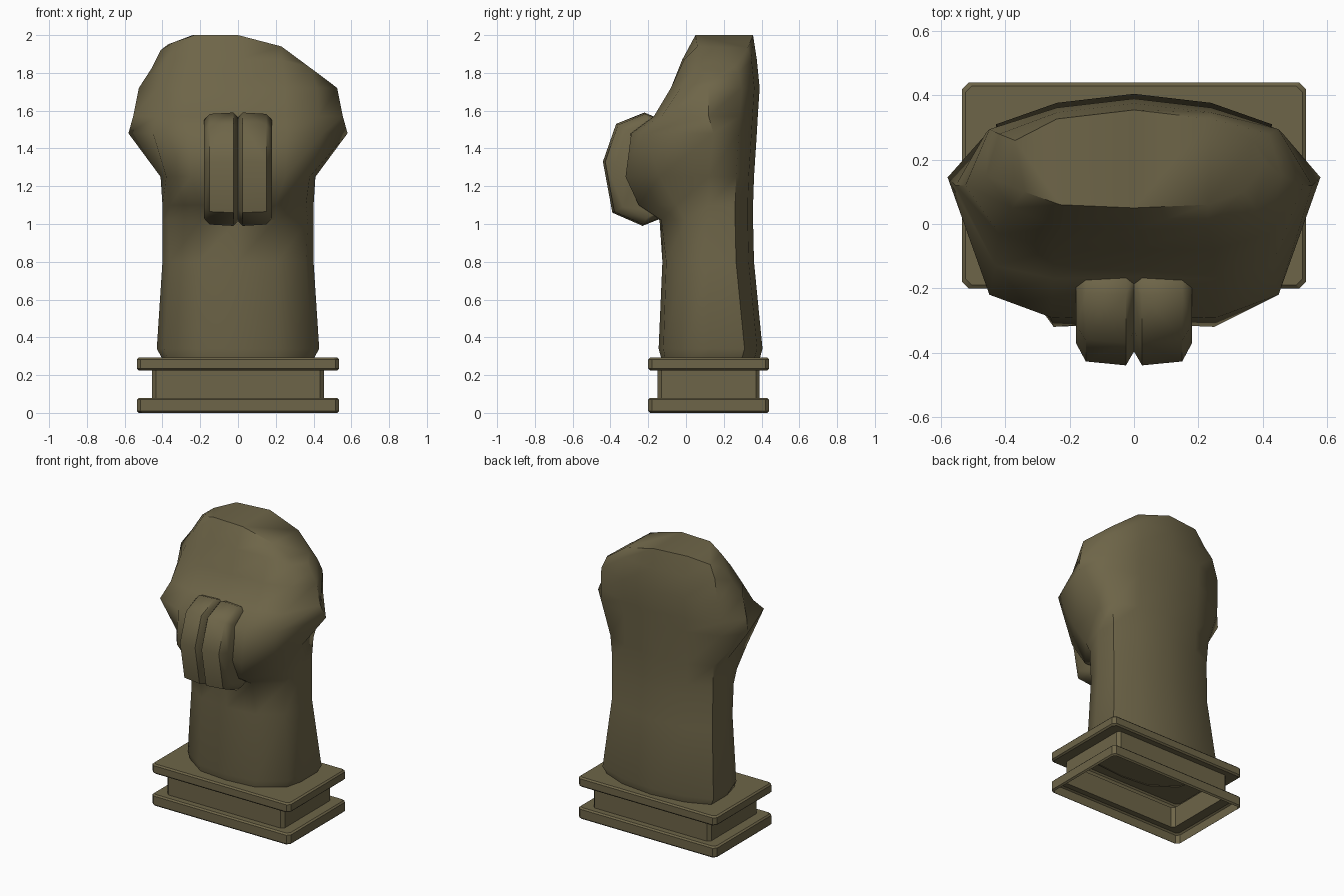
import bpy, bmesh, math

if "Cube" in bpy.data.objects:
    bpy.data.objects.remove(bpy.data.objects["Cube"])

mat = bpy.data.materials.new("olive bronze")
mat.diffuse_color = (0.155, 0.13, 0.065, 1)
mat.use_nodes = True
mat.node_tree.nodes["Principled BSDF"].inputs["Base Color"].default_value = mat.diffuse_color


def finish(name, bm, angle):
    bmesh.ops.remove_doubles(bm, verts=bm.verts, dist=1e-5)
    bmesh.ops.recalc_face_normals(bm, faces=bm.faces)
    me = bpy.data.meshes.new(name)
    bm.to_mesh(me)
    bm.free()
    me.materials.append(mat)
    ob = bpy.data.objects.new(name, me)
    bpy.context.collection.objects.link(ob)
    bpy.ops.object.select_all(action='DESELECT')
    ob.select_set(True)
    bpy.context.view_layer.objects.active = ob
    bpy.ops.object.shade_smooth_by_angle(angle=math.radians(angle))
    return ob


def loft(bm, rings):
    vs = [[bm.verts.new(p) for p in r] for r in rings]
    for a, b in zip(vs, vs[1:]):
        n = len(a)
        for i in range(n):
            j = (i + 1) % n
            bm.faces.new((a[i], a[j], b[j], b[i]))
    return vs


# plinth: chamfered rectangles, grooved in the middle, open underneath
def rect(z, hx, hy, c=0.02):
    cy = 0.12
    q = [(hx - c, -hy), (hx, -hy + c), (hx, hy - c), (hx - c, hy),
         (-hx + c, hy), (-hx, hy - c), (-hx, -hy + c), (-hx + c, -hy)]
    return [(x, y + cy, z) for x, y in q]


plinth = [(0, .525), (.01, .535), (.07, .535), (.08, .525), (.08, .455),
          (.225, .455), (.225, .525), (.235, .535), (.283, .535), (.293, .525)]
bm = bmesh.new()
v = loft(bm, [rect(z, h, h - 0.215 if h > .5 else 0.27) for z, h in plinth])
bm.faces.new(v[-1])
finish("plinth", bm, 30)

# body and head: mirrored cross-sections
# z, front y, (inner front), (outer front), (side), back corner x, back y
sections = [
    (.285, -.13, .21, -.11, .37, 0, .40, .12, .40, .39),
    (.34, -.145, .22, -.12, .39, 0, .43, .12, .43, .405),
    (.80, -.125, .21, -.105, .36, 0, .40, .12, .39, .36),
    (1.02, -.14, .20, -.13, .37, 0, .40, .12, .39, .355),
    (1.10, -.25, .20, -.25, .36, -.05, .40, .12, .39, .355),
    (1.25, -.31, .25, -.32, .38, -.14, .41, .12, .40, .36),
    (1.48, -.30, .26, -.29, .45, -.22, .58, .145, .46, .375),
    (1.57, -.165, .25, -.17, .43, -.13, .555, .12, .46, .38),
    (1.72, -.08, .25, -.08, .42, -.03, .525, .12, .45, .39),
    (1.87, -.02, .23, -.01, .38, .05, .46, .15, .42, .375),
    (2.0, .05, .23, .06, .34, .10, .41, .19, .37, .355),
]


def crown(x):
    # lopsided top outline: the right shoulder is lower
    if x > 0:
        return min(2 - .26 * x, 1.94 - .74 * (x - .23))
    return min(2, 2 - .375 * (-x - .24), 1.94 - 2 * (-x - .4))


def ring(s):
    z, yf, xb, yb, xc, yc, xd, yd, xe, back = s
    half = [(xb, yb), (xc, yc), (xd, yd), (xe, back - .095), (.24, back - .028)]
    pts = [(0, yf)] + half + [(0, back)] + [(-x, y) for x, y in reversed(half)]
    if z < 1.8:
        return [(x, y, z) for x, y in pts]
    return [(x, y, min(z, crown(x))) for x, y in pts]


bm = bmesh.new()
v = loft(bm, [ring(s) for s in sections])
t = v[-1]
for a, b, c, d in ((0, 1, 5, 6), (1, 2, 4, 5), (0, 6, 7, 11), (11, 7, 8, 10)):
    bm.faces.new((t[a], t[b], t[c], t[d]))
bm.faces.new((t[2], t[3], t[4]))
bm.faces.new((t[10], t[8], t[9]))
finish("body", bm, 50)

# two curled lobes on the front, touching in the middle
lobe = [(-.10, 1.52), (-.16, 1.565), (-.22, 1.59), (-.37, 1.53), (-.44, 1.33),
        (-.39, 1.06), (-.23, .99), (-.13, 1.03), (-.08, 1.06)]
slices = [(0, .86), (.025, 1), (.15, .96), (.18, .78)]
for side, name in ((1, "right_lobe"), (-1, "left_lobe")):
    bm = bmesh.new()
    v = loft(bm, [[(side * x, -.13 + (y + .13) * k, 1.29 + (z - 1.29) * (.4 + .6 * k))
                   for y, z in lobe] for x, k in slices])
    bm.faces.new(v[0])
    bm.faces.new(v[-1])
    finish(name, bm, 50)
